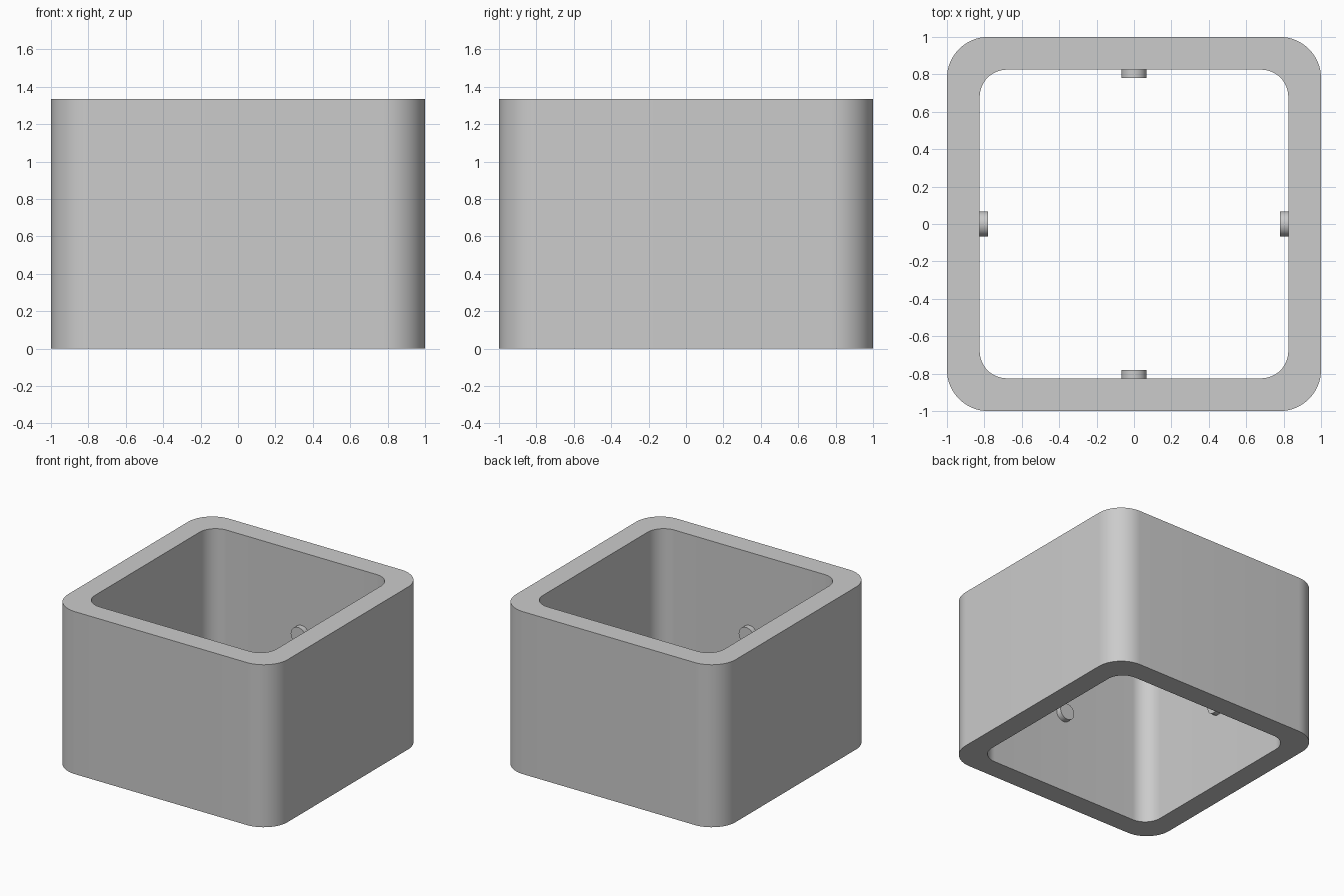
import bpy, bmesh
from math import sin, cos, pi, radians
from mathutils import Matrix, Vector

HEIGHT = 1.335
OUTER, OUTER_R = 1.0, 0.22
INNER, INNER_R = 0.825, 0.145
PEG_R, PEG_TIP = 0.067, 0.78
STEPS = 16

cube = bpy.data.objects.get("Cube")
if cube:
    bpy.data.objects.remove(cube, do_unlink=True)

grey = bpy.data.materials.new("plain grey")
grey.use_nodes = True
grey.diffuse_color = (0.6, 0.6, 0.6, 1)
grey.node_tree.nodes["Principled BSDF"].inputs["Base Color"].default_value = (0.6, 0.6, 0.6, 1)


def rounded_square(half, radius):
    """Counter-clockwise outline of a square with round corners."""
    points = []
    for corner in range(4):
        turn = Matrix.Rotation(corner * pi / 2, 3, "Z")
        for i in range(STEPS + 1):
            a = i / STEPS * pi / 2
            points.append(turn @ Vector((half - radius + radius * cos(a),
                                         half - radius + radius * sin(a), 0)))
    return points


def finish(name, bm):
    bmesh.ops.recalc_face_normals(bm, faces=bm.faces)
    mesh = bpy.data.meshes.new(name)
    bm.to_mesh(mesh)
    bm.free()
    mesh.materials.append(grey)
    obj = bpy.data.objects.new(name, mesh)
    bpy.context.collection.objects.link(obj)
    bpy.ops.object.select_all(action="DESELECT")
    obj.select_set(True)
    bpy.context.view_layer.objects.active = obj
    bpy.ops.object.shade_smooth_by_angle(angle=radians(30))
    return obj


# Open square sleeve: four outlines joined in a closed ring
bm = bmesh.new()
up = Vector((0, 0, HEIGHT))
outer = rounded_square(OUTER, OUTER_R)
inner = rounded_square(INNER, INNER_R)
loops = [[bm.verts.new(p + shift) for p in outline]
         for outline, shift in ((outer, up * 0), (outer, up), (inner, up), (inner, up * 0))]
count = len(outer)
for k in range(4):
    a, b = loops[k], loops[(k + 1) % 4]
    for i in range(count):
        j = (i + 1) % count
        bm.faces.new((a[i], a[j], b[j], b[i]))
finish("square_sleeve", bm)

# Short round pegs at the middle of each inner wall
depth = INNER - PEG_TIP + 0.02
for i, side in enumerate(("left", "back", "right", "front")):
    bm = bmesh.new()
    place = (Matrix.Rotation(i * pi / 2, 4, "Z")
             @ Matrix.Translation((PEG_TIP + depth / 2, 0, HEIGHT / 2))
             @ Matrix.Rotation(pi / 2, 4, "Y"))
    bmesh.ops.create_cone(bm, cap_ends=True, segments=48, radius1=PEG_R,
                          radius2=PEG_R, depth=depth, matrix=place)
    finish(side + "_peg", bm)
